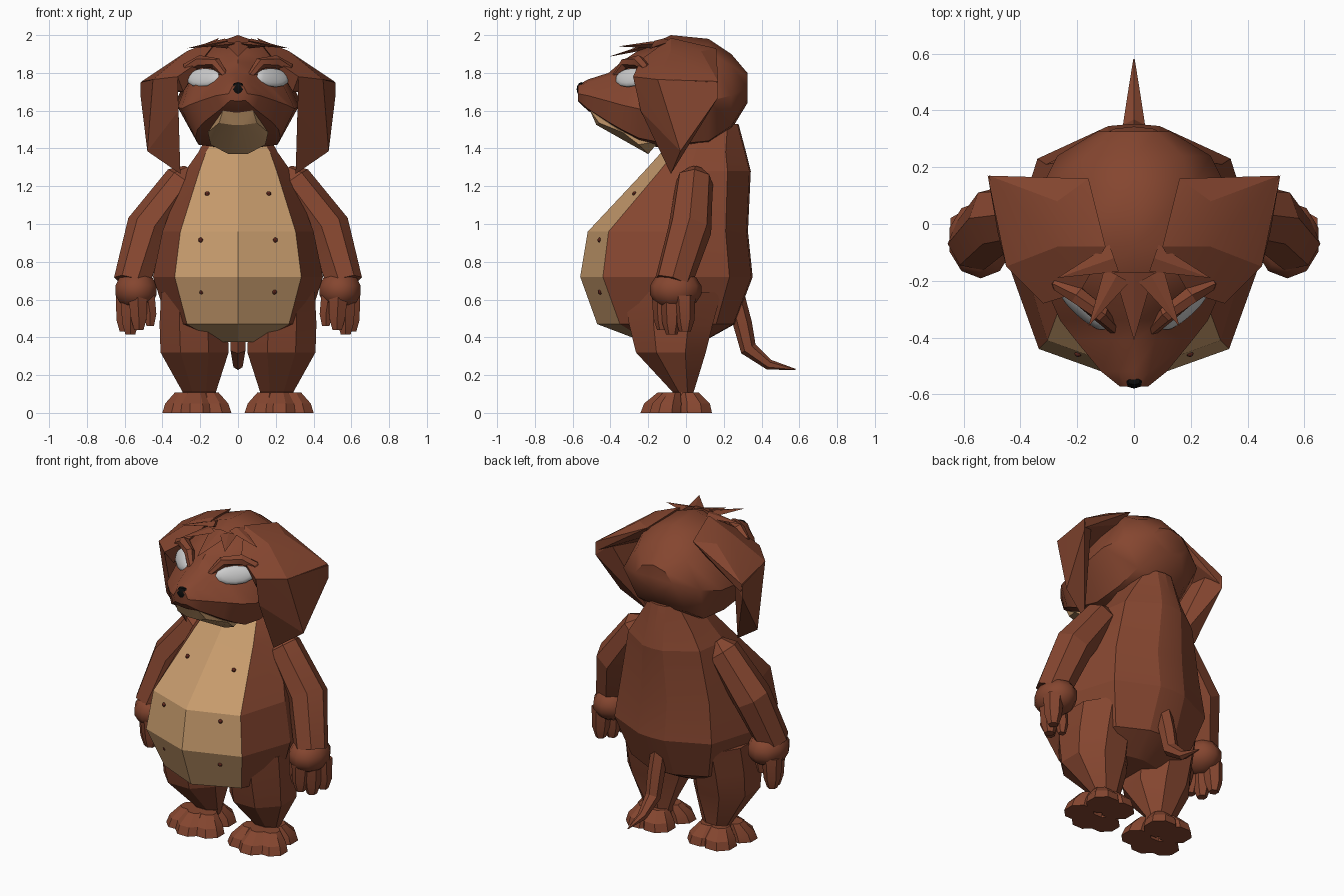
import bpy, bmesh, math
from mathutils import Vector
from mathutils.bvhtree import BVHTree

cube = bpy.data.objects.get("Cube")
if cube:
    bpy.data.objects.remove(cube, do_unlink=True)


def material(name, rgb):
    m = bpy.data.materials.new(name)
    m.use_nodes = True
    m.diffuse_color = (*rgb, 1)
    m.node_tree.nodes["Principled BSDF"].inputs["Base Color"].default_value = (*rgb, 1)
    return m


BROWN = material("brown fur", (0.235, 0.061, 0.029))
TAN = material("tan belly", (0.58, 0.335, 0.155))
WHITE = material("eye white", (0.6, 0.6, 0.6))
BLACK = material("nose black", (0.004, 0.004, 0.004))
DARK = material("dark red dots", (0.11, 0.02, 0.012))


def finish(name, bm, mats, angle=25, mirror=False):
    bmesh.ops.recalc_face_normals(bm, faces=bm.faces)
    me = bpy.data.meshes.new(name)
    bm.to_mesh(me)
    bm.free()
    ob = bpy.data.objects.new(name, me)
    bpy.context.collection.objects.link(ob)
    for m in mats:
        me.materials.append(m)
    bpy.ops.object.select_all(action='DESELECT')
    ob.select_set(True)
    bpy.context.view_layer.objects.active = ob
    bpy.ops.object.shade_smooth_by_angle(angle=math.radians(angle))
    if mirror:
        ob.modifiers.new("Mirror", 'MIRROR').use_mirror_merge = False
    return ob


def loft(bm, rings):
    """Skin closed rings of equal length and cap both ends."""
    vs = [[bm.verts.new(p) for p in r] for r in rings]
    n = len(vs[0])
    for a, b in zip(vs, vs[1:]):
        for i in range(n):
            bm.faces.new((a[i], a[(i + 1) % n], b[(i + 1) % n], b[i]))
    bm.faces.new(vs[0])
    bm.faces.new(vs[-1][::-1])


def symmetric(half):
    """Close a half ring whose first and last points lie on x = 0."""
    return half + [(-x, y, z) for x, y, z in half[-2:0:-1]]


def level_ring(z, cx, cy, rx, ry):
    angles = [math.pi / 8 + k * math.pi / 4 for k in range(8)]
    return [(cx + rx * math.cos(a), cy + ry * math.sin(a), z) for a in angles]


def tube(bm, pts, radii, sides=6, ref=(1, 0, 0)):
    pts = [Vector(p) for p in pts]
    rings = []
    for i, (p, r) in enumerate(zip(pts, radii)):
        t = (pts[min(i + 1, len(pts) - 1)] - pts[max(i - 1, 0)]).normalized()
        u = t.cross(Vector(ref)).normalized()
        v = t.cross(u)
        angles = [2 * math.pi * k / sides for k in range(sides)]
        rings.append([p + r * (math.cos(a) * u + math.sin(a) * v) for a in angles])
    loft(bm, rings)


def hull(bm, pts):
    vs = [bm.verts.new(p) for p in pts]
    res = bmesh.ops.convex_hull(bm, input=vs)
    junk = {v for v in res["geom_interior"] if isinstance(v, bmesh.types.BMVert)}
    bmesh.ops.delete(bm, geom=list(junk), context='VERTS')


def ball(bm, centre, radii, segs=10, rings=7):
    vs = bmesh.ops.create_uvsphere(bm, u_segments=segs, v_segments=rings, radius=1)["verts"]
    for v in vs:
        v.co = Vector(c + k * r for c, k, r in zip(centre, v.co, radii))


# Torso: z, front y, belly edge, flank, back corner, spine panel
torso = [
    (1.53, .02, (.08, .04), (.13, .10), (.10, .22), (.05, .27)),
    (1.38, -.13, (.17, -.06), (.21, .05), (.19, .21), (.06, .31)),
    (1.28, -.22, (.205, -.14), (.28, .02), (.25, .22), (.07, .335)),
    (.96, -.52, (.305, -.41), (.40, -.10), (.31, .21), (.09, .32)),
    (.72, -.56, (.335, -.44), (.45, -.12), (.34, .23), (.09, .345)),
    (.47, -.47, (.27, -.35), (.37, -.10), (.27, .16), (.09, .25)),
    (.375, -.22, (.10, -.19), (.16, -.06), (.14, .06), (.05, .08)),
]
bm = bmesh.new()
loft(bm, [symmetric([(0, fy, z)] + [(x, y, z) for x, y in side] + [(0, side[-1][1] + .008, z)])
          for z, fy, *side in torso])
bm.faces.ensure_lookup_table()
for i, f in enumerate(bm.faces):
    if i < len(bm.faces) - 2 and i % 10 in (0, 9):
        f.material_index = 1
surface = BVHTree.FromBMesh(bm)
finish("torso", bm, [BROWN, TAN], 15)

# Six small dots on the belly
bm = bmesh.new()
for x, z in ((.162, 1.16), (.197, .915), (.193, .64)):
    hit = surface.ray_cast(Vector((x, -2, z)), Vector((0, 1, 0)))[0]
    ball(bm, hit, (.013, .012, .013), 8, 6)
finish("belly_dots", bm, [DARK], 40, True)

# Head, lofted from snout to nape: y, top z, brow, cheek, jaw, bottom z
head = [
    (-.572, 1.735, (.03, 1.73), (.05, 1.69), (.04, 1.655), 1.65),
    (-.52, 1.765, (.055, 1.75), (.115, 1.68), (.09, 1.61), 1.60),
    (-.41, 1.80, (.075, 1.78), (.205, 1.65), (.18, 1.54), 1.53),
    (-.34, 1.86, (.10, 1.80), (.26, 1.63), (.215, 1.50), 1.48),
    (-.25, 1.92, (.19, 1.84), (.30, 1.61), (.225, 1.455), 1.43),
    (-.08, 2.0, (.20, 1.93), (.32, 1.62), (.21, 1.42), 1.39),
    (.12, 1.98, (.20, 1.91), (.33, 1.65), (.21, 1.44), 1.41),
    (.24, 1.90, (.17, 1.84), (.27, 1.68), (.17, 1.52), 1.50),
    (.325, 1.80, (.08, 1.78), (.13, 1.72), (.08, 1.66), 1.64),
]
bm = bmesh.new()
loft(bm, [symmetric([(0, y, t)] + [(x, y, z) for x, z in side] + [(0, y, b)])
          for y, t, *side, b in head])
finish("head", bm, [BROWN], 40)

# Tan chin under the jaw
bm = bmesh.new()
chin = [(.08, -.508, 1.60), (.10, -.46, 1.535), (.03, -.475, 1.525), (.16, -.335, 1.485),
        (.145, -.25, 1.42), (.05, -.20, 1.37), (.13, -.14, 1.44)]
hull(bm, chin + [(-x, y, z) for x, y, z in chin])
finish("chin", bm, [TAN], 25)

# Nose
bm = bmesh.new()
ball(bm, (0, -.553, 1.713), (.042, .026, .038), 8, 6)
finish("nose", bm, [BLACK], 30)

# Eyes, shallow discs turned outwards and up
bm = bmesh.new()
ball(bm, (0, 0, 0), (.115, .055, .022), 12, 8)
normal = Vector((.61, -.66, .43)).normalized()
side = Vector((0, 0, 1)).cross(normal).normalized()
up = normal.cross(side)
for v in bm.verts:
    v.co = Vector((.185, -.294, 1.775)) + v.co.x * side + v.co.y * up + v.co.z * normal
finish("eyes", bm, [WHITE], 60, True)

# Brow ridges over the eyes
bm = bmesh.new()
tube(bm, [(.065, -.375, 1.78), (.115, -.32, 1.85), (.20, -.25, 1.86), (.265, -.21, 1.83),
          (.295, -.215, 1.74)], [.018, .03, .034, .028, .012], 6, (0, 1, 0))
finish("brows", bm, [BROWN], 30, True)

# Ears: a sloping flap out from the crown, then a hanging wedge
bm = bmesh.new()
hull(bm, [(.10, -.08, 1.985), (.16, .16, 1.93), (.19, -.24, 1.87), (.51, .17, 1.755),
          (.27, -.08, 1.915), (.27, .08, 1.915), (.45, -.15, 1.765), (.32, -.28, 1.78),
          (.50, .165, 1.70), (.29, -.23, 1.70), (.20, .12, 1.85)])
hull(bm, [(.515, .17, 1.75), (.515, .17, 1.67), (.45, -.15, 1.765), (.32, -.28, 1.78),
          (.315, -.24, 1.60), (.48, -.03, 1.385), (.305, -.08, 1.265), (.43, .13, 1.74)])
finish("ears", bm, [BROWN], 15, True)

# Tuft of flat hair spikes
bm = bmesh.new()
spikes = [((0, -.17, 1.955), (0, -.41, 1.885), .07)]
for s in (1, -1):
    spikes += [((s * .07, -.12, 1.97), (s * .27, -.19, 1.93), .05),
               ((s * .06, -.18, 1.955), (s * .16, -.36, 1.94), .05)]
for base, tip, w in spikes:
    b, t = Vector(base), Vector(tip)
    across = (t - b).cross(Vector((0, 0, 1))).normalized() * w
    hull(bm, [b + across, b - across, t, b + Vector((0, 0, .012)), b - Vector((0, 0, .025))])
finish("hair_tuft", bm, [BROWN], 10)

# Arms
bm = bmesh.new()
tube(bm, [(.25, .05, 1.285), (.29, .045, 1.23), (.475, .02, .98), (.56, -.07, .69)],
     [.04, .10, .118, .10], 7, (0, 1, 0))
finish("arms", bm, [BROWN], 20, True)

# Hands with three fingers and a thumb
bm = bmesh.new()
ball(bm, (.54, -.055, .65), (.118, .14, .105))
for tip, r in (((.60, -.005, .43), .05), ((.57, -.075, .415), .05),
               ((.525, -.125, .44), .048), ((.465, -.09, .46), .038)):
    x, y, z = tip
    knuckle = (x * .85 + .085, y * .95 - .005, .62)
    tube(bm, [knuckle, (x, y, z + .06), tip], [r * 1.2, r, r * .6], 6)
finish("hands", bm, [BROWN], 40, True)

# Legs: z, centre, radii
bm = bmesh.new()
loft(bm, [level_ring(*r) for r in ((.08, .205, -.015, .095, .06), (.11, .205, -.015, .095, .06),
                                   (.32, .23, -.08, .195, .20), (.47, .235, -.08, .195, .24),
                                   (.64, .245, -.07, .175, .28))])
finish("legs", bm, [BROWN], 20, True)

# Feet: three toes and a broad heel with flat soles
bm = bmesh.new()
for x, y, r in ((.118, -.12, .09), (.22, -.155, .093), (.318, -.11, .09),
                (.16, .045, .10), (.27, .045, .10)):
    loft(bm, [level_ring(0, x, y, r, r),
              level_ring(.05, x * .9 + .022, y * .92, r * .92, r * .92),
              level_ring(.108, x * .7 + .066, y * .6 - .01, r * .55, r * .55)])
finish("feet", bm, [BROWN], 25, True)

# Tail
bm = bmesh.new()
tube(bm, [(0, .25, .66), (0, .30, .47), (0, .33, .34), (0, .44, .255), (0, .58, .23)],
     [.05, .05, .045, .028, .003], 6)
finish("tail", bm, [BROWN], 25)
